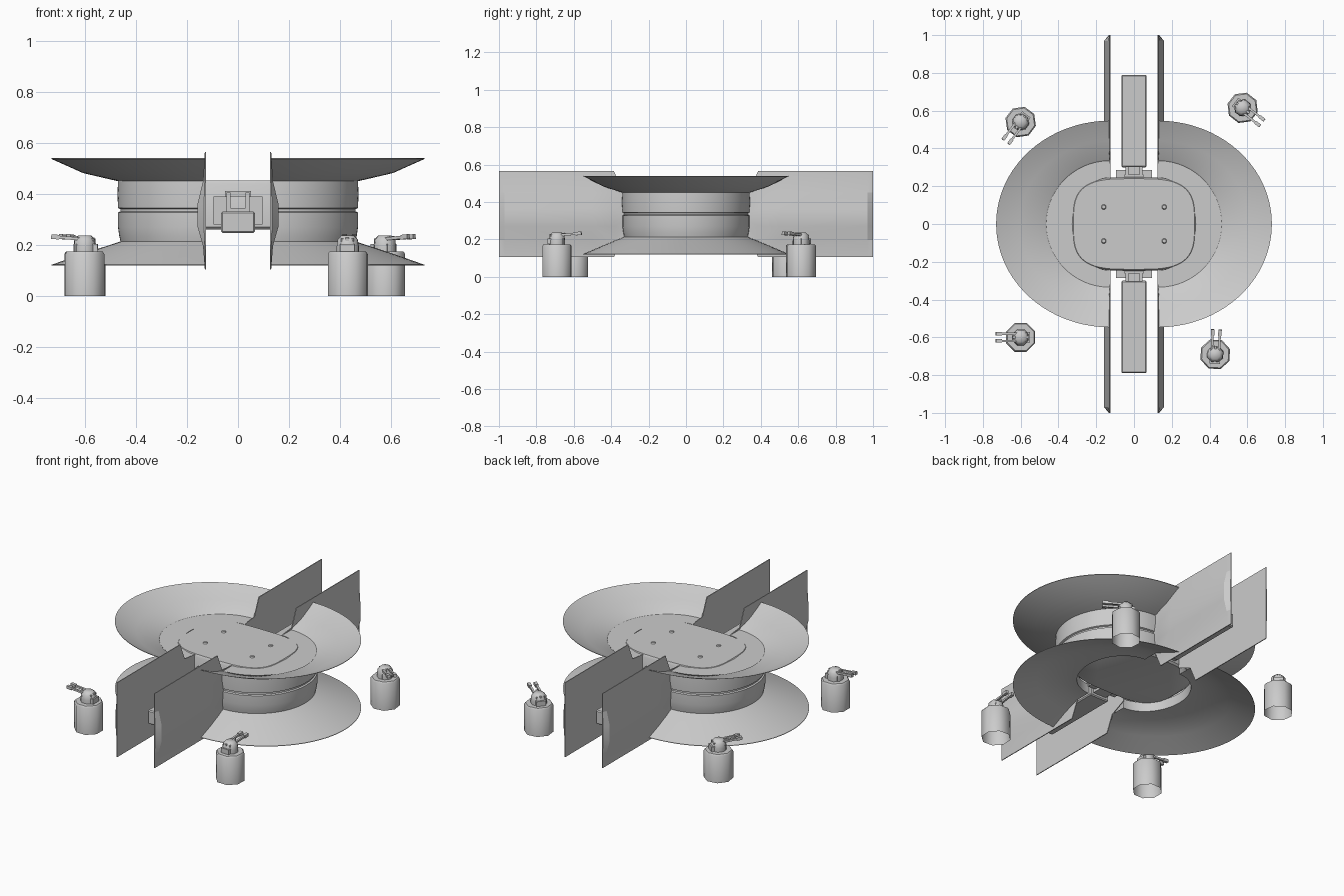
import bpy, bmesh, math
from mathutils import Matrix, Vector

if "Cube" in bpy.data.objects:
    bpy.data.objects.remove(bpy.data.objects["Cube"])

def material(name, v):
    m = bpy.data.materials.new(name)
    m.diffuse_color = (v, v, v, 1)
    m.use_nodes = True
    m.node_tree.nodes["Principled BSDF"].inputs["Base Color"].default_value = m.diffuse_color
    return m

GREY = material("light grey", 0.6)

def finish(bm, name, angle=30, mat=GREY):
    bmesh.ops.recalc_face_normals(bm, faces=bm.faces)
    me = bpy.data.meshes.new(name)
    bm.to_mesh(me)
    bm.free()
    for p in me.polygons:
        p.use_smooth = True
    me.set_sharp_from_angle(angle=math.radians(angle))
    me.materials.append(mat)
    ob = bpy.data.objects.new(name, me)
    bpy.context.collection.objects.link(ob)
    return ob

def loft(bm, rings, closed=True, caps=False):
    """Skin a list of equal-length point rings."""
    vr = [[bm.verts.new(p) for p in r] for r in rings]
    n = len(vr[0])
    for a, b in zip(vr, vr[1:]):
        for i in range(n if closed else n - 1):
            j = (i + 1) % n
            bm.faces.new((a[i], a[j], b[j], b[i]))
    if caps:
        bm.faces.new(vr[0])
        bm.faces.new(vr[-1])

def box(bm, lo, hi):
    c = [(a + b) / 2 for a, b in zip(lo, hi)]
    s = [b - a for a, b in zip(lo, hi)]
    bmesh.ops.create_cube(bm, size=1, matrix=Matrix.Translation(c) @ Matrix.Diagonal((*s, 1)))

# Split drum with flared upper and lower flanges: (radius x, radius y, z)
PROFILE = [
    (.200, .245, .435), (.200, .245, .450), (.338, .335, .450), (.345, .341, .455),
    (.480, .440, .487), (.603, .547, .540), (.603, .547, .537), (.480, .440, .482),
    (.343, .340, .450), (.345, .342, .400), (.343, .340, .345), (.334, .331, .341),
    (.334, .331, .332), (.343, .340, .328), (.343, .340, .270), (.338, .335, .235),
    (.333, .330, .214), (.460, .430, .173), (.603, .547, .123), (.603, .547, .120),
    (.460, .430, .169), (.338, .335, .207), (.205, .245, .207), (.200, .245, .265)]
STEPS = 40
for side, label in ((1, "right"), (-1, "left")):
    bm = bmesh.new()
    rings = []
    for i in range(STEPS + 1):
        a = math.pi * (i / STEPS - .5)
        rings.append([(side * (.127 + rx * math.cos(a)), ry * math.sin(a), z)
                      for rx, ry, z in PROFILE])
    loft(bm, rings, closed=False)
    finish(bm, label + "_flanged_drum_half", 25)

# Central rounded hull joining the halves
def rounded(rx, ry, z, n=64, e=3.4):
    pts = []
    for i in range(n):
        a = 2 * math.pi * i / n
        c, s = math.cos(a), math.sin(a)
        pts.append((rx * math.copysign(abs(c) ** (2 / e), c),
                    ry * math.copysign(abs(s) ** (2 / e), s), z))
    return pts

bm = bmesh.new()
loft(bm, [rounded(.31, .235, .26), rounded(.325, .245, .27),
          rounded(.33, .248, .44), rounded(.32, .24, .453)], caps=True)
finish(bm, "central_hull", 35)

# Low studs on the hull top
bm = bmesh.new()
for x in (-.16, .16):
    for y in (-.09, .09):
        bmesh.ops.create_cone(bm, cap_ends=True, segments=10, radius1=.014, radius2=.01,
                              depth=.007, matrix=Matrix.Translation((x, y, .456)))
finish(bm, "hull_studs")

# Four tall guide fins: flat inside, bulged outside, chamfered towards the hull
COLUMNS = [(.24, .25, .45, .1), (.34, .205, .46, .3), (.385, .105, .565, .6),
           (.50, .105, .565, 1), (.97, .105, .565, 1), (1.0, .105, .565, .2)]
BULGE = [(0, .003), (.2, .010), (.36, .031), (.56, .031), (.75, .010), (1, .003)]
for sx in (1, -1):
    for sy in (1, -1):
        bm = bmesh.new()
        rings = []
        for y, z0, z1, k in COLUMNS:
            ring = [(sx * (.127 + max(.003, b * k)), sy * y, z0 + (z1 - z0) * f) for f, b in BULGE]
            ring += [(sx * .125, sy * y, z1), (sx * .125, sy * y, z0)]
            rings.append(ring)
        loft(bm, rings, caps=True)
        finish(bm, ("right" if sx > 0 else "left") + ("_back" if sy > 0 else "_front") + "_fin", 20)

# Arms and their mounts between the fins
for sy, label in ((1, "back"), (-1, "front")):
    def ybox(bm, x0, x1, y0, y1, z0, z1):
        box(bm, (x0, min(sy * y0, sy * y1), z0), (x1, max(sy * y0, sy * y1), z1))
    bm = bmesh.new()
    ybox(bm, -.066, .066, .30, .79, .247, .332)
    bmesh.ops.bevel(bm, geom=bm.edges[:], offset=.006, segments=1, affect='EDGES')
    finish(bm, label + "_arm")
    bm = bmesh.new()
    ybox(bm, -.045, .045, .24, .305, .265, .345)
    for s in (-1, 1):
        ybox(bm, min(s * .045, s * .095), max(s * .045, s * .095), .24, .285, .28, .39)
        ybox(bm, min(s * .03, s * .045), max(s * .03, s * .045), .24, .305, .34, .405)
    ybox(bm, -.05, .05, .24, .262, .39, .412)
    finish(bm, label + "_arm_mount")

# Four gun posts: octagonal open-bottom base, neck, head and twin barrels
def octagon(r, z, n=8):
    return [(r * math.cos(2 * math.pi * (i + .5) / n), r * math.sin(2 * math.pi * (i + .5) / n), z)
            for i in range(n)]

def post(name, x, y, heading):
    place = Matrix.Translation((x, y, 0)) @ Matrix.Rotation(math.radians(heading), 4, 'Z')
    bm = bmesh.new()
    loft(bm, [octagon(.083, 0), octagon(.083, .165), octagon(.076, .174), octagon(.002, .174)])
    finish(bm, name + "_base", 50).matrix_world = place
    bm = bmesh.new()
    loft(bm, [octagon(.046, .17), octagon(.046, .195), octagon(.042, .222),
              octagon(.026, .238)], caps=True)
    box(bm, (-.05, -.028, .175), (.035, .028, .205))
    finish(bm, name + "_head", 50).matrix_world = place
    bm = bmesh.new()
    for s in (-1, 1):
        box(bm, (-.035, s * .019 - .006, -.006), (.10, s * .019 + .006, .006))
        box(bm, (.10, s * .019 - .009, -.009), (.132, s * .019 + .009, .009))
    box(bm, (-.04, -.006, -.006), (.045, .006, .01))
    bm.transform(Matrix.Translation((0, 0, .222)) @ Matrix.Rotation(math.radians(-5), 4, 'Y'))
    finish(bm, name + "_barrels").matrix_world = place

post("front_left_post", -.60, -.60, 180)
post("front_right_post", .43, -.69, 87)
post("back_right_post", .575, .615, -38)
post("back_left_post", -.60, .54, -127)
